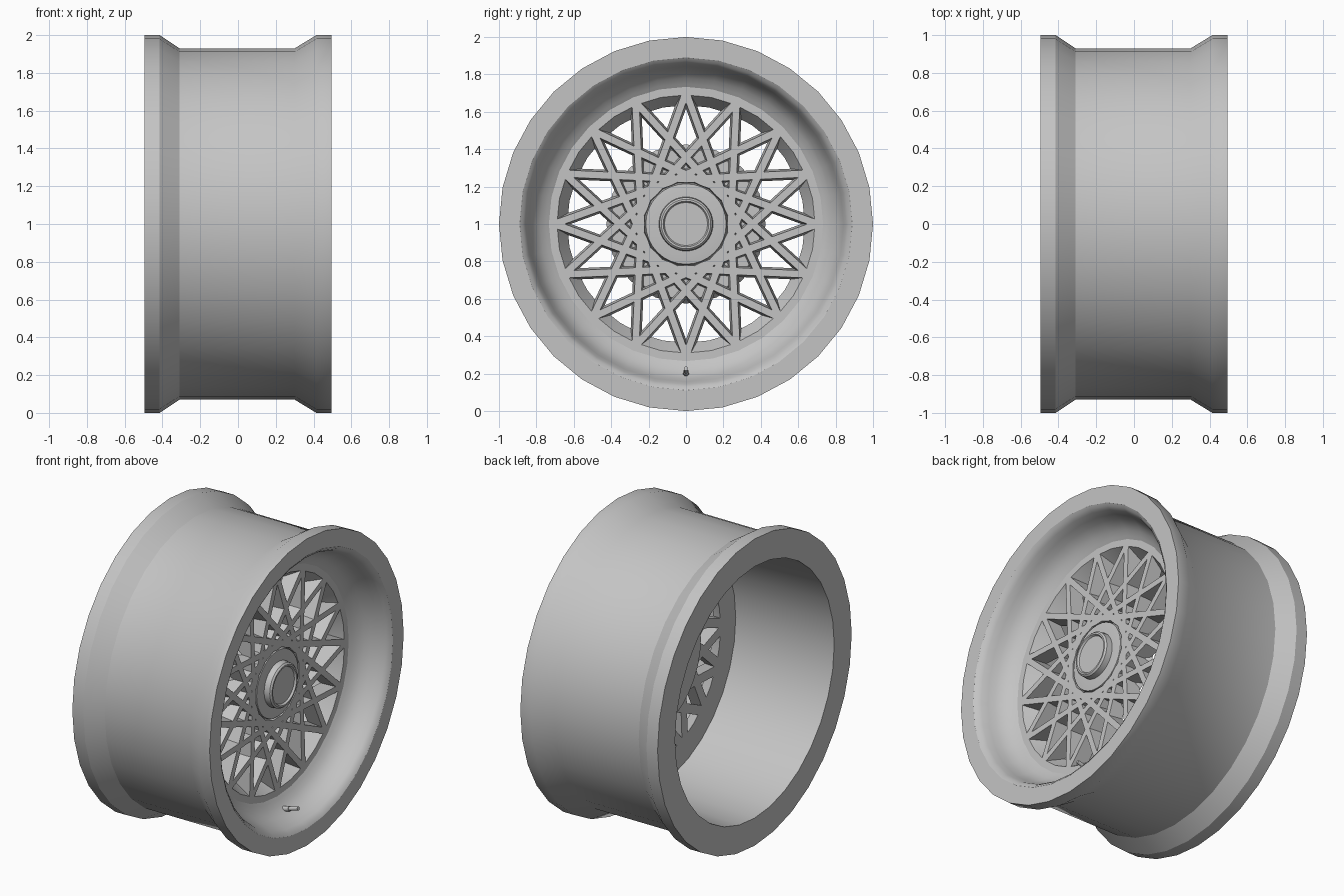
import bpy, bmesh, math

if "Cube" in bpy.data.objects:
    bpy.data.objects.remove(bpy.data.objects["Cube"])

SEG = 32        # sides of every turned part
FRONT = 0.285   # x of the spoke faces
BACK = 0.195    # x of the spoke backs

alloy = bpy.data.materials.new("alloy_grey")
alloy.diffuse_color = (0.55, 0.55, 0.55, 1)
alloy.use_nodes = True
alloy.node_tree.nodes["Principled BSDF"].inputs["Base Color"].default_value = alloy.diffuse_color


def finish(name, bm, angle=32):
    bmesh.ops.remove_doubles(bm, verts=bm.verts, dist=1e-5)
    bmesh.ops.recalc_face_normals(bm, faces=bm.faces)
    me = bpy.data.meshes.new(name)
    bm.to_mesh(me)
    bm.free()
    me.materials.append(alloy)
    ob = bpy.data.objects.new(name, me)
    bpy.context.collection.objects.link(ob)
    bpy.ops.object.select_all(action='DESELECT')
    ob.select_set(True)
    bpy.context.view_layer.objects.active = ob
    bpy.ops.object.shade_smooth_by_angle(angle=math.radians(angle))
    return ob


def lathe(name, profile, closed=True):
    """Turn an (x, radius) profile around the wheel axle."""
    bm = bmesh.new()
    rings = []
    for k in range(SEG):
        a = 2 * math.pi * k / SEG
        rings.append([bm.verts.new((x, r * math.sin(a), 1 + r * math.cos(a)))
                      for x, r in profile])
    n = len(profile)
    for k in range(SEG):
        p, q = rings[k], rings[(k + 1) % SEG]
        for i in range(n if closed else n - 1):
            j = (i + 1) % n
            if profile[i][1] == 0:
                bm.faces.new((p[i], q[j], p[j]))
            elif profile[j][1] == 0:
                bm.faces.new((p[i], q[i], p[j]))
            else:
                bm.faces.new((p[i], q[i], q[j], p[j]))
    return finish(name, bm)


# Barrel with flared flanges and a deep front dish
lathe("rim_barrel", [
    (-0.495, 1.0), (-0.415, 1.0), (-0.31, 0.93), (0.30, 0.93), (0.415, 1.0),
    (0.495, 1.0), (0.495, 0.89), (0.483, 0.872), (0.46, 0.857), (0.42, 0.843),
    (0.38, 0.828), (0.345, 0.808), (0.315, 0.78), (0.295, 0.75),
    (FRONT - 0.005, 0.725), (0.22, 0.725), (0.22, 0.79), (-0.495, 0.82)])

# Ring that carries the outer spoke ends, drafted towards the back
lathe("spoke_ring", [(FRONT, 0.735), (FRONT, 0.69), (BACK, 0.635), (BACK, 0.795)])

# Crossing spokes: sixteen outer points, two struts from each
bm = bmesh.new()
R, D = 0.705, 0.24              # outer radius, closest distance to the axle
LEN = math.sqrt(R * R - D * D)
for k in range(16):
    a = 2 * math.pi * k / 16
    for side in (-1, 1):
        lean = side * math.asin(D / R)
        d = (-math.sin(a + lean), -math.cos(a + lean))   # inward direction
        n = (-d[1], d[0])
        start = (R * math.sin(a), R * math.cos(a))
        quads = []
        for x, w in ((FRONT, 0.019), (BACK, 0.030)):
            quads.append([bm.verts.new((x, start[0] + d[0] * t + n[0] * s * w,
                                        1 + start[1] + d[1] * t + n[1] * s * w))
                          for t, s in ((0, -1), (LEN, -1), (LEN, 1), (0, 1))])
        f, b = quads
        bm.faces.new(f)
        bm.faces.new(b[::-1])
        for i in range(4):
            j = (i + 1) % 4
            bm.faces.new((f[i], b[i], b[j], f[j]))
finish("mesh_spokes", bm, 20)

# Solid plate behind the small inner openings
lathe("hub_back_plate", [(0.222, 0), (0.222, 0.40), (0.19, 0.425), (0.19, 0)], False)

# Hub face and raised centre cap with a recessed middle
lathe("hub", [(0.29, 0), (0.29, 0.17), (FRONT, 0.215), (0.20, 0.235), (0.20, 0)], False)
lathe("centre_cap", [(0.326, 0), (0.326, 0.115), (0.338, 0.122), (0.338, 0.132),
                     (0.328, 0.142), (0.28, 0.146), (0.28, 0)], False)

# Valve stem at the bottom of the dish
bm = bmesh.new()
bmesh.ops.create_cone(bm, cap_ends=True, segments=12, radius1=0.016,
                      radius2=0.016, depth=0.08)
ret = bmesh.ops.create_cone(bm, cap_ends=True, segments=12, radius1=0.012,
                            radius2=0.012, depth=0.07)
bmesh.ops.translate(bm, verts=ret["verts"], vec=(0, 0, 0.07))
stem = finish("valve_stem", bm)
stem.rotation_euler = (0, math.radians(74), 0)
stem.location = (0.335, 0, 0.198)
